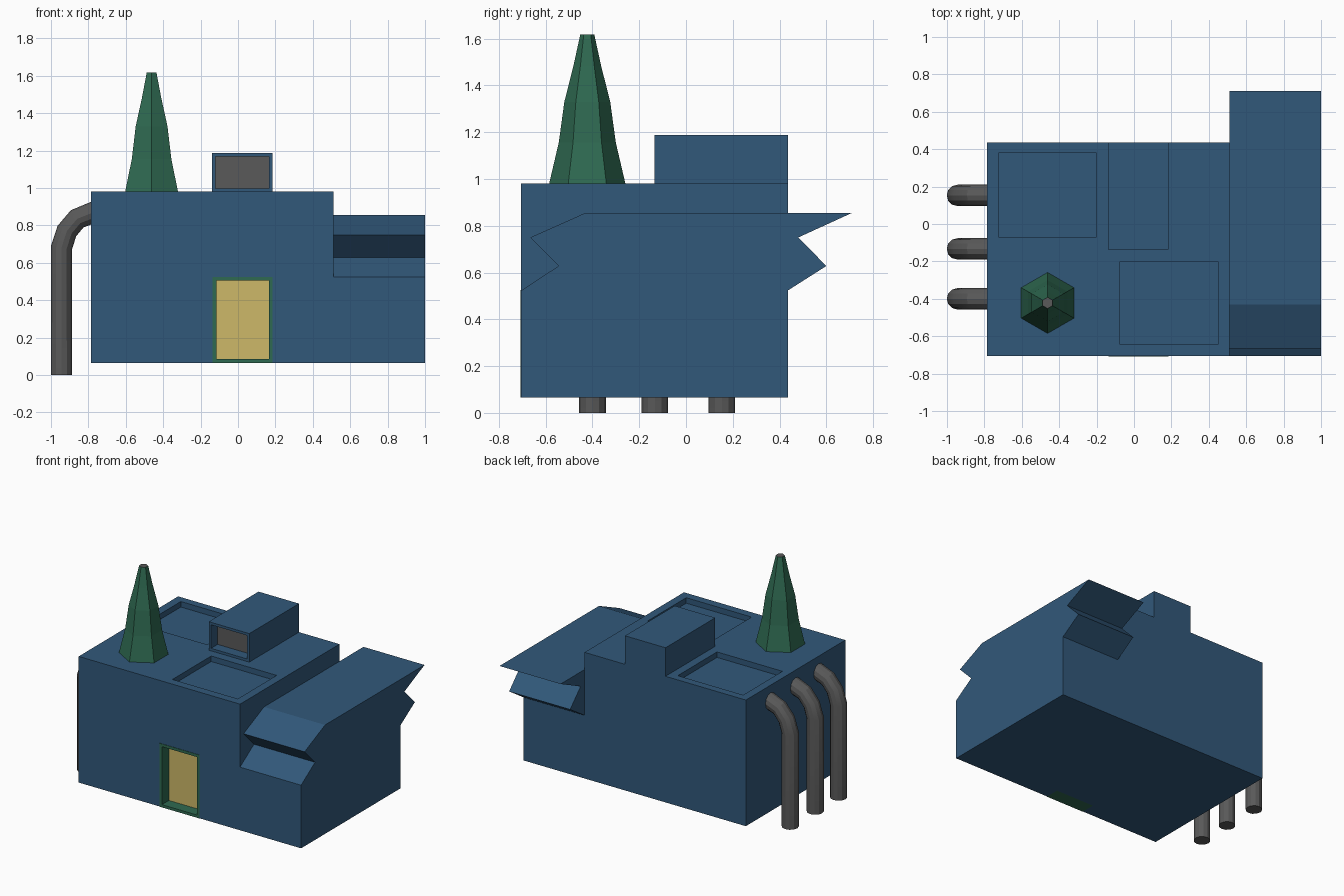
import bpy
import bmesh
from math import radians
from mathutils import Matrix, Vector

cube = bpy.data.objects.get("Cube")
if cube:
    bpy.data.objects.remove(cube, do_unlink=True)


def material(name, rgb):
    m = bpy.data.materials.new(name)
    m.use_nodes = True
    m.diffuse_color = (*rgb, 1)
    m.node_tree.nodes["Principled BSDF"].inputs["Base Color"].default_value = (*rgb, 1)
    return m


BLUE = material("wall_blue", (0.031, 0.098, 0.195))
GREEN = material("trim_green", (0.028, 0.142, 0.082))
GREY = material("metal_grey", (0.1, 0.1, 0.1))
YELLOW = material("door_yellow", (0.61, 0.48, 0.138))


def make(name, bm, *mats):
    bmesh.ops.recalc_face_normals(bm, faces=bm.faces)
    mesh = bpy.data.meshes.new(name)
    bm.to_mesh(mesh)
    bm.free()
    obj = bpy.data.objects.new(name, mesh)
    bpy.context.collection.objects.link(obj)
    for m in mats:
        mesh.materials.append(m)
    return obj


def box_bm(lo, hi):
    lo, hi = Vector(lo), Vector(hi)
    bm = bmesh.new()
    bmesh.ops.create_cube(bm, size=1, matrix=Matrix.Translation((lo + hi) / 2)
                          @ Matrix.Diagonal((*(hi - lo), 1)))
    return bm


def recessed_box(name, lo, hi, rim, depth, outer, inner):
    """Box whose front face is inset, sunk and given the inner material."""
    bm = box_bm(lo, hi)
    front = min(bm.faces, key=lambda f: f.calc_center_median().y)
    bmesh.ops.inset_individual(bm, faces=[front], thickness=rim)
    # The opening gets its own side walls
    sunk = bmesh.ops.extrude_discrete_faces(bm, faces=[front])["faces"][0]
    bmesh.ops.translate(bm, verts=sunk.verts, vec=(0, depth, 0))
    sunk.material_index = 1
    return make(name, bm, outer, inner)


def boolean(target, tool, operation):
    mod = target.modifiers.new(operation, 'BOOLEAN')
    mod.object, mod.operation, mod.solver = tool, operation, 'EXACT'
    tool.hide_render = True
    bpy.context.view_layer.objects.active = target
    bpy.ops.object.modifier_apply(modifier=mod.name)
    bpy.data.objects.remove(tool, do_unlink=True)


# Main block
building = make("building", box_bm((-0.785, -0.705, 0.065), (0.51, 0.435, 0.98)), BLUE)

# Side wing with zigzag ends, extruded from its side profile
profile = [(-0.705, 0.065), (-0.705, 0.523), (-0.545, 0.628), (-0.665, 0.75),
           (-0.43, 0.855), (0.71, 0.855), (0.48, 0.75), (0.60, 0.628),
           (0.435, 0.523), (0.435, 0.065)]
bm = bmesh.new()
face = bm.faces.new([bm.verts.new((0.51, y, z)) for y, z in profile])
wing = bmesh.ops.extrude_face_region(bm, geom=[face])["geom"]
bmesh.ops.translate(bm, vec=(0.49, 0, 0),
                    verts=[v for v in wing if isinstance(v, bmesh.types.BMVert)])
boolean(building, make("side_wing", bm, BLUE), 'UNION')

# Sunken roof panels and the doorway opening
for lo, hi in [((-0.725, -0.07, 0.94), (-0.2, 0.38, 1.1)),
               ((-0.075, -0.645, 0.94), (0.45, -0.2, 1.1)),
               ((-0.135, -0.8, 0), (0.185, -0.6, 0.525))]:
    boolean(building, make("cutter", box_bm(lo, hi), BLUE), 'DIFFERENCE')

# Door in its frame, and the roof vent
recessed_box("door", (-0.135, -0.708, 0.065), (0.185, -0.6, 0.525),
             0.028, 0.08, GREEN, YELLOW)
recessed_box("roof_vent", (-0.14, -0.135, 0.98), (0.185, 0.435, 1.187),
             0.026, 0.075, BLUE, GREY)

# Tapered six-sided chimney with a grey cap
bm = bmesh.new()
rings = []
for z, r in [(0.98, 0.163), (1.155, 0.122), (1.33, 0.098), (1.48, 0.06), (1.617, 0.03)]:
    rings.append(bmesh.ops.create_circle(
        bm, segments=6, radius=r,
        matrix=Matrix.Translation((-0.462, -0.422, z)))["verts"])
if abs(rings[0][0].co.y + 0.422) < 0.1:
    # Corners point to front and back
    bmesh.ops.rotate(bm, verts=bm.verts, cent=(-0.462, -0.422, 0),
                     matrix=Matrix.Rotation(radians(30), 3, 'Z'))
for a, b in zip(rings, rings[1:]):
    for i in range(6):
        j = (i + 1) % 6
        bm.faces.new((a[i], a[j], b[j], b[i]))
bm.faces.new(rings[0])
bm.faces.new(rings[-1]).material_index = 1
make("chimney", bm, GREEN, GREY)

# Three bent pipes running from the ground into the wall
path = [(-0.944, 0), (-0.944, 0.68), (-0.915, 0.77), (-0.86, 0.835), (-0.765, 0.873)]
for n, y in enumerate((-0.4, -0.133, 0.153), 1):
    curve = bpy.data.curves.new(f"pipe_{n}", 'CURVE')
    curve.dimensions = '3D'
    curve.bevel_depth = 0.057
    curve.bevel_resolution = 4
    curve.use_fill_caps = True
    spline = curve.splines.new('POLY')
    spline.points.add(len(path) - 1)
    for p, (x, z) in zip(spline.points, path):
        p.co = (x, y, z, 1)
    curve.materials.append(GREY)
    pipe = bpy.data.objects.new(f"pipe_{n}", curve)
    bpy.context.collection.objects.link(pipe)
    bpy.ops.object.select_all(action='DESELECT')
    pipe.select_set(True)
    bpy.context.view_layer.objects.active = pipe
    bpy.ops.object.convert(target='MESH')
    bpy.ops.object.shade_smooth_by_angle(angle=radians(25))
